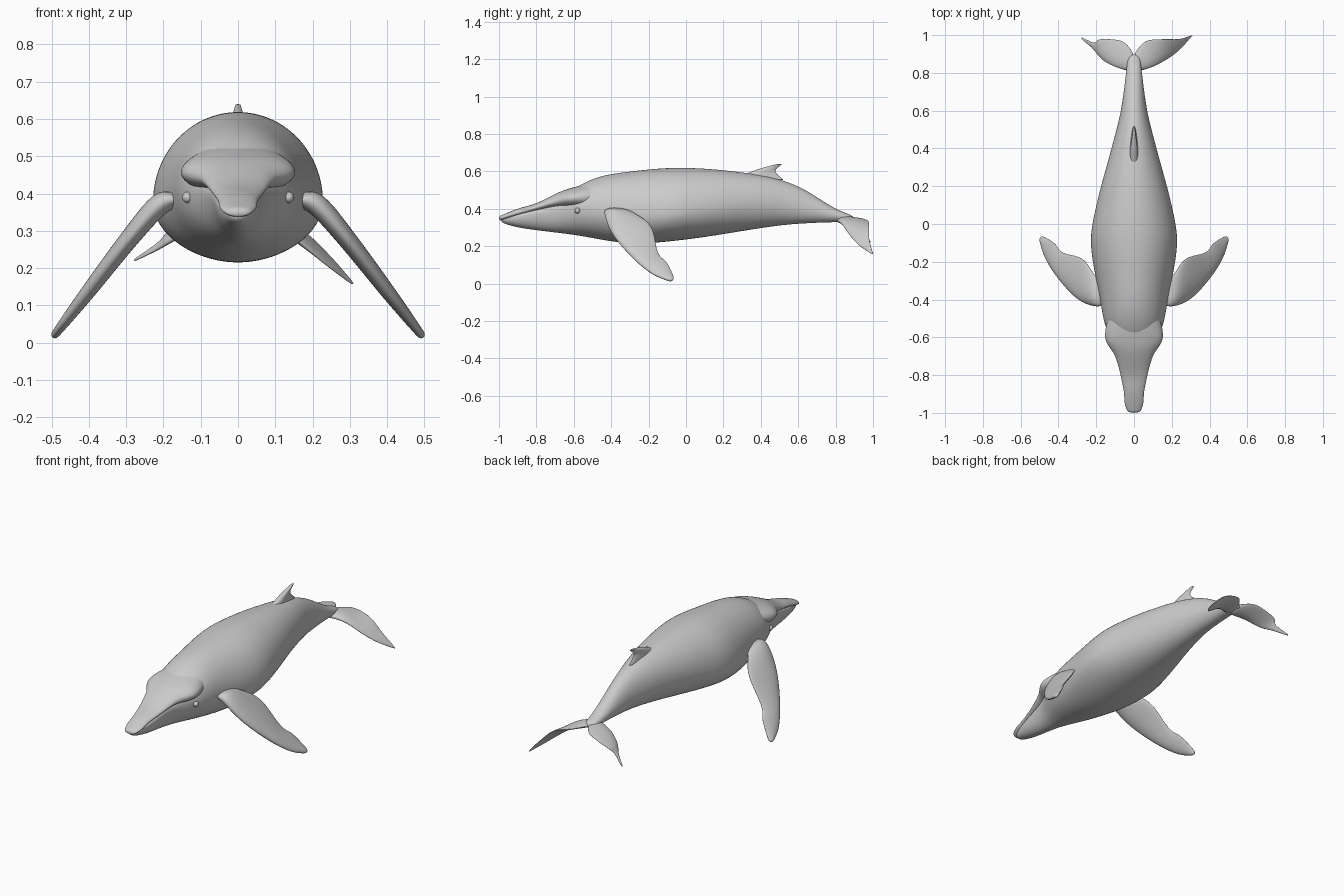
import bpy, bmesh, math
from mathutils import Vector

cube = bpy.data.objects.get("Cube")
if cube:
    bpy.data.objects.remove(cube, do_unlink=True)

grey = (0.6, 0.6, 0.6, 1)
skin = bpy.data.materials.new("grey_skin")
skin.use_nodes = True
skin.diffuse_color = grey
skin.node_tree.nodes["Principled BSDF"].inputs["Base Color"].default_value = grey


def curve(keys):
    """Smooth function passing through (position, value) keys."""
    last = len(keys) - 1

    def slope(i):
        before, after = keys[max(i - 1, 0)], keys[min(i + 1, last)]
        return (after[1] - before[1]) / (after[0] - before[0])

    def value(u):
        i = 0
        while i < last - 1 and u > keys[i + 1][0]:
            i += 1
        (start, a), (end, b) = keys[i], keys[i + 1]
        span = end - start
        t = (u - start) / span
        ease = t * t * (3 - 2 * t)
        return (a * (1 - ease) + b * ease
                + slope(i) * span * t * (1 - t) ** 2
                - slope(i + 1) * span * t * t * (1 - t))

    return value


def path(points):
    """Smooth path through points, running from zero to one."""
    last = len(points) - 1
    return curve([(i / last, Vector(p)) for i, p in enumerate(points)])


def loft(name, rings):
    """Skin a row of closed rings, cap both ends and smooth the result."""
    bm = bmesh.new()
    rows = [[bm.verts.new(p) for p in ring] for ring in rings]
    count = len(rows[0])
    for a, b in zip(rows, rows[1:]):
        for i in range(count):
            j = (i + 1) % count
            bm.faces.new((a[i], a[j], b[j], b[i]))
    bm.faces.new(rows[0])
    bm.faces.new(rows[-1])
    bmesh.ops.recalc_face_normals(bm, faces=bm.faces)
    for face in bm.faces:
        face.smooth = True
    mesh = bpy.data.meshes.new(name)
    bm.to_mesh(mesh)
    bm.free()
    mesh.materials.append(skin)
    ob = bpy.data.objects.new(name, mesh)
    bpy.context.collection.objects.link(ob)
    smooth = ob.modifiers.new("smooth", "SUBSURF")
    smooth.levels = smooth.render_levels = 2


def circle(count):
    for i in range(count):
        angle = math.tau * i / count
        yield math.cos(angle), math.sin(angle)


def hull(name, start, end, steps, width, top, middle, low):
    """Upright oval sections along y, shaped by four outline functions."""
    rings = []
    for k in range(steps + 1):
        y = start + (end - start) * k / steps
        mid = middle(y)
        rings.append([(c * width(y), y,
                       mid + s * (top(y) - mid if s > 0 else mid - low(y)))
                      for c, s in circle(32)])
    loft(name, rings)


def blade(name, lead, trail, normal, thick, thin, side=1, steps=14):
    """Fin between a leading and a trailing edge, thinning to its tip."""
    normal = Vector(normal).normalized()
    rings = []
    for k in range(steps + 1):
        t = k / steps
        front, back = lead(t), trail(t)
        half = (thick + (thin - thick) * t) / 2
        ring = []
        for c, s in circle(14):
            fullness = 1 - c * 0.4         # rounder at the leading edge
            p = (front + back) / 2 + (back - front) / 2 * c + normal * half * s * fullness
            ring.append((p.x * side, p.y, p.z))
        rings.append(ring)
    loft(name, rings)


# Body with lower jaw
hull("body", -0.99, 0.9, 36,
     width=curve([(-1, .02), (-.9, .05), (-.7, .08), (-.55, .15), (-.4, .18),
                  (-.1, .23), (.1, .2), (.4, .12), (.6, .07), (.9, .03)]),
     top=curve([(-1, .35), (-.9, .38), (-.7, .45), (-.5, .56), (-.3, .6),
                (0, .62), (.4, .58), (.6, .52), (.8, .4), (.9, .36)]),
     middle=curve([(-1, .34), (-.6, .4), (-.2, .37), (.4, .43), (.9, .345)]),
     low=curve([(-1, .33), (-.9, .3), (-.6, .26), (-.3, .215), (0, .235),
                (.5, .31), (.7, .325), (.9, .33)]))

# Upper jaw overhanging the mouth and flaring into the brow
jaw_top = curve([(-1, .36), (-.9, .4), (-.8, .43), (-.65, .5), (-.45, .55)])
jaw_low = curve([(-1, .335), (-.7, .4), (-.45, .38)])
hull("upper_jaw", -1, -0.45, 26,
     width=curve([(-1, .03), (-.96, .048), (-.88, .055), (-.7, .1),
                  (-.62, .15), (-.55, .15), (-.45, .12)]),
     top=jaw_top,
     middle=lambda y: (jaw_top(y) + jaw_low(y)) / 2,
     low=jaw_low)


# Flippers, sloping down and outward
def sloped(outline):
    return path([(x, y, min(.38, .655 - x * 1.29)) for x, y in outline])


flipper_lead = sloped([(.13, -.42), (.2, -.44), (.3, -.4), (.4, -.29), (.47, -.18), (.5, -.08)])
flipper_trail = sloped([(.13, -.28), (.2, -.28), (.27, -.18), (.38, -.15), (.42, -.1), (.49, -.06)])

# Flukes, the right one nicked and shorter
left_fluke = (path([(0, .8, .34), (.1, .83, .32), (.19, .88, .25), (.25, .93, .2), (.31, 1, .155)]),
              path([(0, .9, .35), (.06, .97, .34), (.16, .98, .31), (.24, .98, .24), (.31, 1, .16)]))
right_fluke = (path([(0, .8, .34), (.1, .83, .32), (.17, .87, .28), (.22, .93, .25), (.28, .98, .22)]),
               path([(0, .9, .35), (.06, .97, .34), (.18, .98, .3), (.21, .96, .27), (.28, .99, .22)]))

for label, side, fluke in (("left", 1, left_fluke), ("right", -1, right_fluke)):
    blade(label + "_flipper", flipper_lead, flipper_trail, (1.3, 0, 1), .07, .02, side)
    blade(label + "_fluke", *fluke, (.5, 0, 1), .04, .006, side)

    # Eye bulge beneath the brow
    bpy.ops.mesh.primitive_uv_sphere_add(segments=16, ring_count=10, radius=.015,
                                         location=(side * .135, -.58, .39))
    eye = bpy.context.object
    eye.name = label + "_eye"
    eye.data.materials.append(skin)
    bpy.ops.object.shade_smooth()

# Hooked dorsal fin
blade("dorsal_fin",
      path([(0, .25, .56), (0, .38, .61), (0, .49, .64)]),
      path([(0, .53, .55), (0, .48, .6), (0, .515, .64)]),
      (1, 0, 0), .05, .012)
